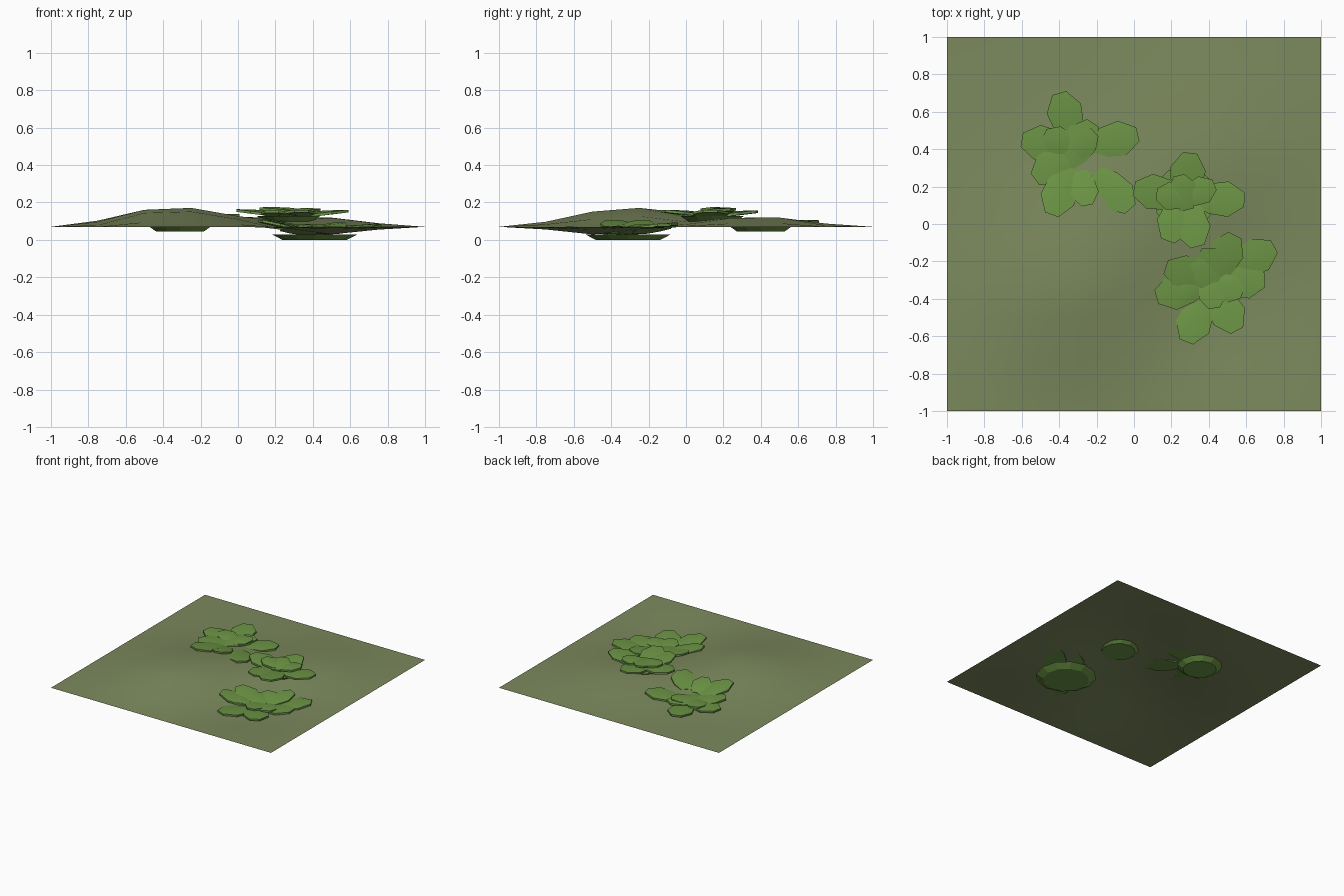
import bpy, bmesh, math
from mathutils import Vector

if "Cube" in bpy.data.objects:
    bpy.data.objects.remove(bpy.data.objects["Cube"])


def material(name, rgb):
    m = bpy.data.materials.new(name)
    m.diffuse_color = (*rgb, 1)
    m.use_nodes = True
    m.node_tree.nodes["Principled BSDF"].inputs["Base Color"].default_value = m.diffuse_color
    return m


GRASS = material("grass", (0.20, 0.25, 0.11))
LEAF = material("leaf", (0.15, 0.30, 0.06))


def add_object(name, bm, mat):
    me = bpy.data.meshes.new(name)
    bm.to_mesh(me)
    bm.free()
    me.materials.append(mat)
    ob = bpy.data.objects.new(name, me)
    bpy.context.collection.objects.link(ob)
    return ob


def height(x, y):
    # one tall mound, one low mound and one hollow, level at the border
    def bump(cx, cy, r):
        return math.exp(-((x - cx) ** 2 + (y - cy) ** 2) / r ** 2)
    edge = min(1, (1 - x * x) * 1.6) * min(1, (1 - y * y) * 1.6)
    return 0.07 + edge * (0.105 * bump(-0.32, -0.28, 0.48)
                          + 0.055 * bump(0.42, 0.38, 0.42)
                          - 0.05 * bump(0.42, -0.42, 0.38))


# ground sheet
bm = bmesh.new()
bmesh.ops.create_grid(bm, x_segments=8, y_segments=8, size=1)
for v in bm.verts:
    v.co.z = height(v.co.x, v.co.y)
for f in bm.faces:
    f.smooth = True
add_object("ground", bm, GRASS)

# half outline of a leaf: (along, across)
HALF = [(0, 0.22), (0.3, 0.42), (0.68, 0.5), (1, 0.2)]
OUTLINE = HALF + [(t, -s) for t, s in reversed(HALF)]


def add_leaf(bm, base, tip, width):
    along = tip - base
    across = Vector((-along.y, along.x, 0)).normalized() * width
    top = [bm.verts.new(base + along * t + across * s) for t, s in OUTLINE]
    low = [bm.verts.new(v.co - Vector((0, 0, 0.014))) for v in top]
    crown = bm.verts.new(base + along * 0.5 + Vector((0, 0, 0.012)))
    n = len(top)
    for i in range(n):
        j = (i + 1) % n
        bm.faces.new((top[j], top[i], crown))
        bm.faces.new((top[i], top[j], low[j], low[i]))
    bm.faces.new(low)


def add_plant(name, cx, cy, z, r, outer, inner):
    # flared root disc under the rosette
    bm = bmesh.new()
    disc = bmesh.ops.create_cone(bm, cap_ends=True, segments=12,
                                 radius1=r * 0.75, radius2=r, depth=0.03)
    bmesh.ops.translate(bm, verts=disc["verts"], vec=(cx, cy, z + 0.015))
    add_object(name + "_base", bm, LEAF)
    # thick leaves pointing outward, kept clear of the ground
    bm = bmesh.new()
    for tips, length, width, lo, hi in ((outer, 0.27, 0.19, 0.028, 0.06),
                                        (inner, 0.19, 0.15, 0.052, 0.07)):
        for i, (tx, ty) in enumerate(tips):
            out = Vector((tx - cx, ty - cy, 0)).normalized() * length
            bx, by = tx - out.x, ty - out.y
            step = 0.003 * (i % 3)
            z0 = max(z + lo + step, height(bx, by) + 0.004)
            z1 = max(z + hi + step, height(tx, ty) + 0.02,
                     2 * height((bx + tx) / 2, (by + ty) / 2) + 0.016 - z0)
            add_leaf(bm, Vector((bx, by, z0)), Vector((tx, ty, z1)), width)
    bmesh.ops.recalc_face_normals(bm, faces=bm.faces)
    ob = add_object(name + "_leaves", bm, LEAF)
    bpy.context.view_layer.objects.active = ob
    ob.select_set(True)
    bpy.ops.object.shade_smooth_by_angle(angle=math.radians(30))
    ob.select_set(False)


# leaf tips (x, y) of each rosette
add_plant("back_left_plant", -0.31, 0.40, 0.045, 0.17,
          [(-0.40, 0.70), (-0.60, 0.45), (-0.53, 0.24), (-0.44, 0.05),
           (-0.22, 0.54), (0.02, 0.48), (-0.02, 0.08)],
          [(-0.48, 0.48), (-0.21, 0.49), (-0.25, 0.10)])
add_plant("middle_plant", 0.27, 0.14, 0.098, 0.17,
          [(0.30, 0.38), (0.59, 0.13), (0.00, 0.19), (0.18, -0.09),
           (0.34, -0.12)],
          [(0.43, 0.21), (0.24, 0.26), (0.12, 0.16)])
add_plant("front_right_plant", 0.41, -0.31, 0.0, 0.23,
          [(0.75, -0.12), (0.54, -0.06), (0.70, -0.30), (0.40, -0.13),
           (0.55, -0.57), (0.28, -0.63), (0.12, -0.39), (0.17, -0.23)],
          [(0.58, -0.37), (0.43, -0.45), (0.32, -0.20), (0.19, -0.37)])
